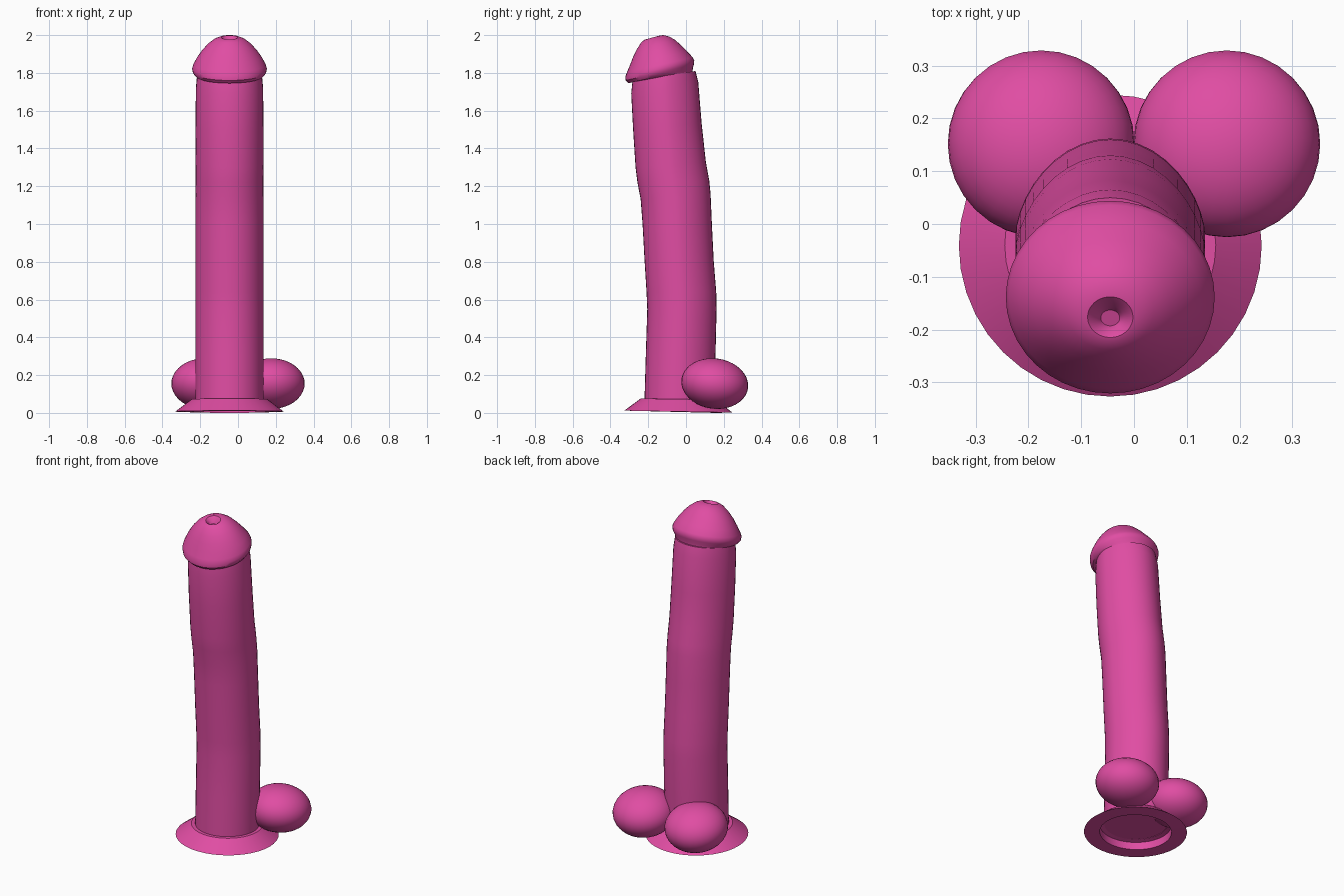
import bpy, bmesh, math
from mathutils import Matrix, Vector

pink = bpy.data.materials.new("pink")
pink.diffuse_color = (0.745, 0.074, 0.366, 1)
CX = -0.045
SEG = 40


def finish(bm, name):
    bmesh.ops.recalc_face_normals(bm, faces=bm.faces)
    mesh = bpy.data.meshes.new(name)
    bm.to_mesh(mesh)
    bm.free()
    obj = bpy.data.objects.new(name, mesh)
    bpy.context.collection.objects.link(obj)
    mesh.materials.append(pink)
    bpy.ops.object.select_all(action='DESELECT')
    obj.select_set(True)
    bpy.context.view_layer.objects.active = obj
    bpy.ops.object.shade_smooth_by_angle(angle=math.radians(35))
    return obj


def loft(name, rings, back_power=1.0, closed=False):
    """Skin tilted rings given as (front y, front z, back y, back z, half width)."""
    bm = bmesh.new()
    loops = []
    for fy, fz, by, bz, rx in rings:
        loop = []
        for i in range(SEG):
            a = 2 * math.pi * i / SEG
            s = math.sin(a)
            if s > 0:
                s = s ** back_power
            t = (s + 1) / 2
            loop.append(bm.verts.new((CX + rx * math.cos(a),
                                      fy + (by - fy) * t, fz + (bz - fz) * t)))
        loops.append(loop)
    pairs = list(zip(loops, loops[1:]))
    if closed:
        pairs.append((loops[-1], loops[0]))
    for a, b in pairs:
        for i in range(SEG):
            j = (i + 1) % SEG
            bm.faces.new((a[i], a[j], b[j], b[i]))
    if not closed:
        bm.faces.new(loops[0])
        bm.faces.new(loops[-1])
    return finish(bm, name)


# Gently bent shaft
loft("shaft", [
    (-0.220, 0.06, 0.150, 0.06, 0.180),
    (-0.213, 0.30, 0.156, 0.30, 0.180),
    (-0.205, 0.55, 0.162, 0.55, 0.180),
    (-0.209, 0.64, 0.160, 0.64, 0.180),
    (-0.219, 0.80, 0.147, 0.80, 0.180),
    (-0.230, 1.00, 0.137, 1.00, 0.180),
    (-0.240, 1.13, 0.130, 1.16, 0.180),
    (-0.257, 1.22, 0.123, 1.23, 0.180),
    (-0.267, 1.30, 0.105, 1.33, 0.180),
    (-0.280, 1.50, 0.083, 1.53, 0.180),
    (-0.290, 1.69, 0.065, 1.75, 0.178),
    (-0.283, 1.76, 0.050, 1.81, 0.172),
], back_power=1.2)

# Flared rounded cap with a small dimple at the tip
loft("cap", [
    (-0.270, 1.755, 0.035, 1.800, 0.165),
    (-0.305, 1.745, 0.036, 1.825, 0.180),
    (-0.320, 1.760, 0.042, 1.845, 0.194),
    (-0.321, 1.780, 0.044, 1.865, 0.198),
    (-0.312, 1.805, 0.036, 1.882, 0.192),
    (-0.295, 1.845, 0.005, 1.915, 0.172),
    (-0.280, 1.885, -0.030, 1.950, 0.145),
    (-0.260, 1.925, -0.060, 1.976, 0.115),
    (-0.238, 1.960, -0.090, 1.993, 0.082),
    (-0.222, 1.974, -0.120, 2.000, 0.055),
    (-0.215, 1.977, -0.138, 1.998, 0.043),
    (-0.200, 1.965, -0.155, 1.978, 0.026),
    (-0.193, 1.950, -0.163, 1.960, 0.018),
])

# Flared base ring, hollow underneath
loft("base_flange", [
    (-0.327, 0.012, 0.245, 0.002, 0.287),
    (-0.240, 0.076, 0.160, 0.070, 0.200),
    (-0.215, 0.076, 0.140, 0.070, 0.175),
    (-0.215, 0.060, 0.140, 0.055, 0.175),
    (-0.240, 0.055, 0.160, 0.050, 0.200),
    (-0.240, 0.010, 0.160, 0.000, 0.200),
], closed=True)

# Pair of flattened round bulbs behind the shaft
for side, label in ((-1, "left"), (1, "right")):
    bm = bmesh.new()
    bmesh.ops.create_uvsphere(bm, u_segments=32, v_segments=20, radius=1)
    m = (Matrix.Translation(Vector((side * 0.176, 0.152, 0.155)))
         @ Matrix.Rotation(math.radians(-8), 4, 'X')
         @ Matrix.Diagonal((0.177, 0.178, 0.133, 1)))
    bmesh.ops.transform(bm, matrix=m, verts=bm.verts)
    finish(bm, "bulb_" + label)
